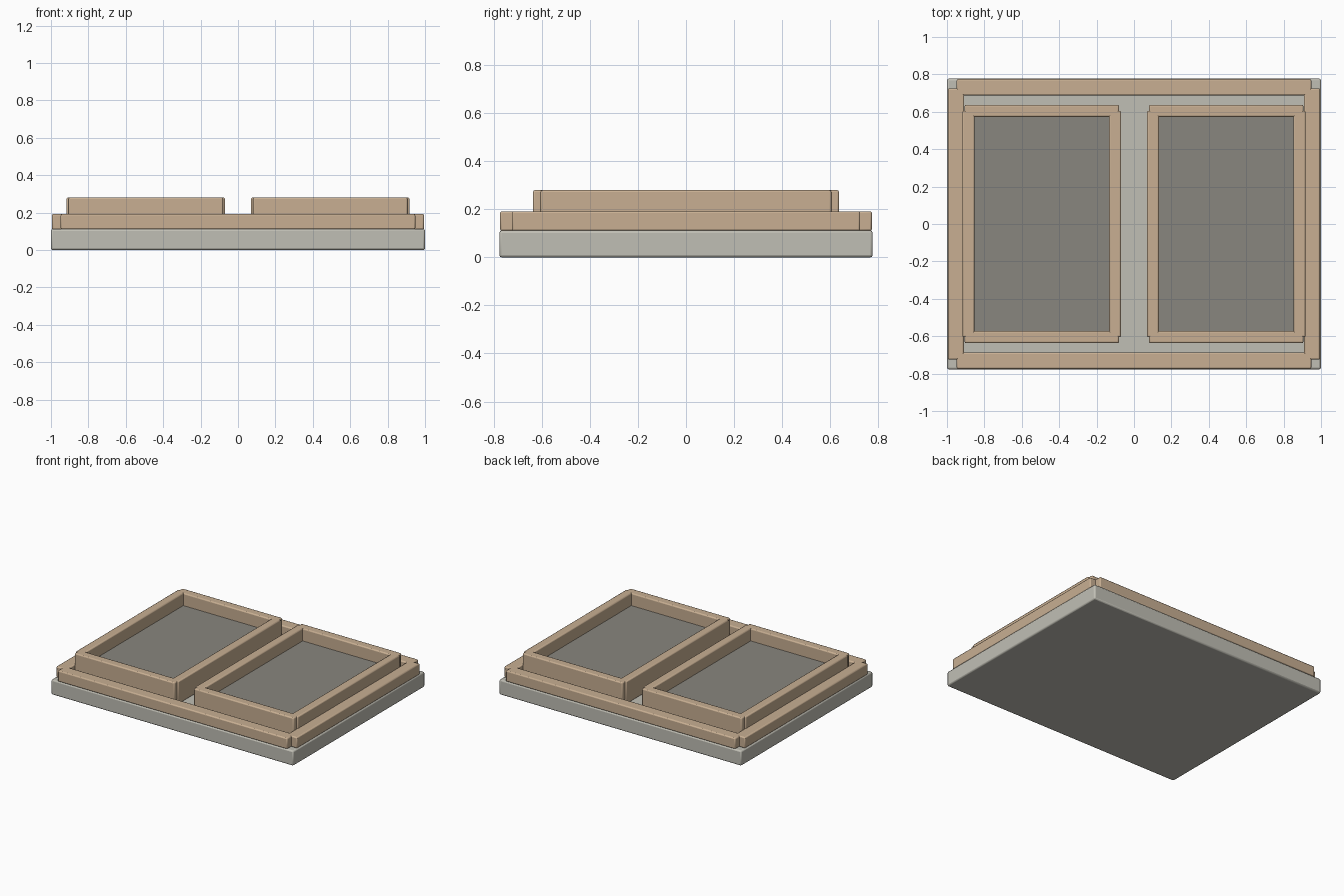
import bpy

old = bpy.data.objects.get("Cube")
if old:
    bpy.data.objects.remove(old, do_unlink=True)


def material(name, rgb):
    m = bpy.data.materials.new(name)
    m.use_nodes = True
    m.diffuse_color = (*rgb, 1)
    m.node_tree.nodes["Principled BSDF"].inputs["Base Color"].default_value = (*rgb, 1)
    return m


stone = material("pale stone", (0.53, 0.52, 0.46))
wood = material("tan wood", (0.58, 0.43, 0.29))
soil = material("grey fill", (0.25, 0.24, 0.21))


def box(name, xs, ys, zs, mat, bevel=0.008):
    """Box between pairs of limits, with softened edges."""
    spans = (xs, ys, zs)
    bpy.ops.mesh.primitive_cube_add(size=1, location=[(a + b) / 2 for a, b in spans])
    ob = bpy.context.object
    ob.name = name
    ob.scale = [abs(b - a) for a, b in spans]
    bpy.ops.object.transform_apply(location=False, rotation=False, scale=True)
    ob.data.materials.append(mat)
    if bevel:
        mod = ob.modifiers.new("Soft edges", 'BEVEL')
        mod.width = bevel
        mod.segments = 2
        bpy.ops.object.shade_smooth_by_angle()
    return ob


def board_frame(name, cx, side, end, zs):
    """Four boards; side and end each give (outer x, outer y, thickness)."""
    for s, word in ((-1, "right"), (1, "left")):
        x, y, t = side
        box(f"{name}_{word}_board", sorted((cx + s * x, cx + s * (x - t))), (-y, y), zs, wood)
    for s, word in ((-1, "front"), (1, "back")):
        x, y, t = end
        box(f"{name}_{word}_board", (cx - x, cx + x), sorted((s * y, s * (y - t))), zs, wood)


# Base slab and its low border
box("base_slab", (-1, 1), (-0.777, 0.777), (0, 0.112), stone, 0.01)
board_frame("border", 0, (0.995, 0.725, 0.087), (0.948, 0.774, 0.086), (0.11, 0.192))

# Two raised trays with recessed panels
for s, word in ((-1, "right"), (1, "left")):
    cx = s * 0.493
    board_frame(f"{word}_tray", cx, (0.424, 0.605, 0.064), (0.413, 0.637, 0.064), (0.11, 0.28))
    box(f"{word}_tray_fill", (cx - 0.37, cx + 0.37), (-0.58, 0.58), (0.112, 0.188), soil, 0)
